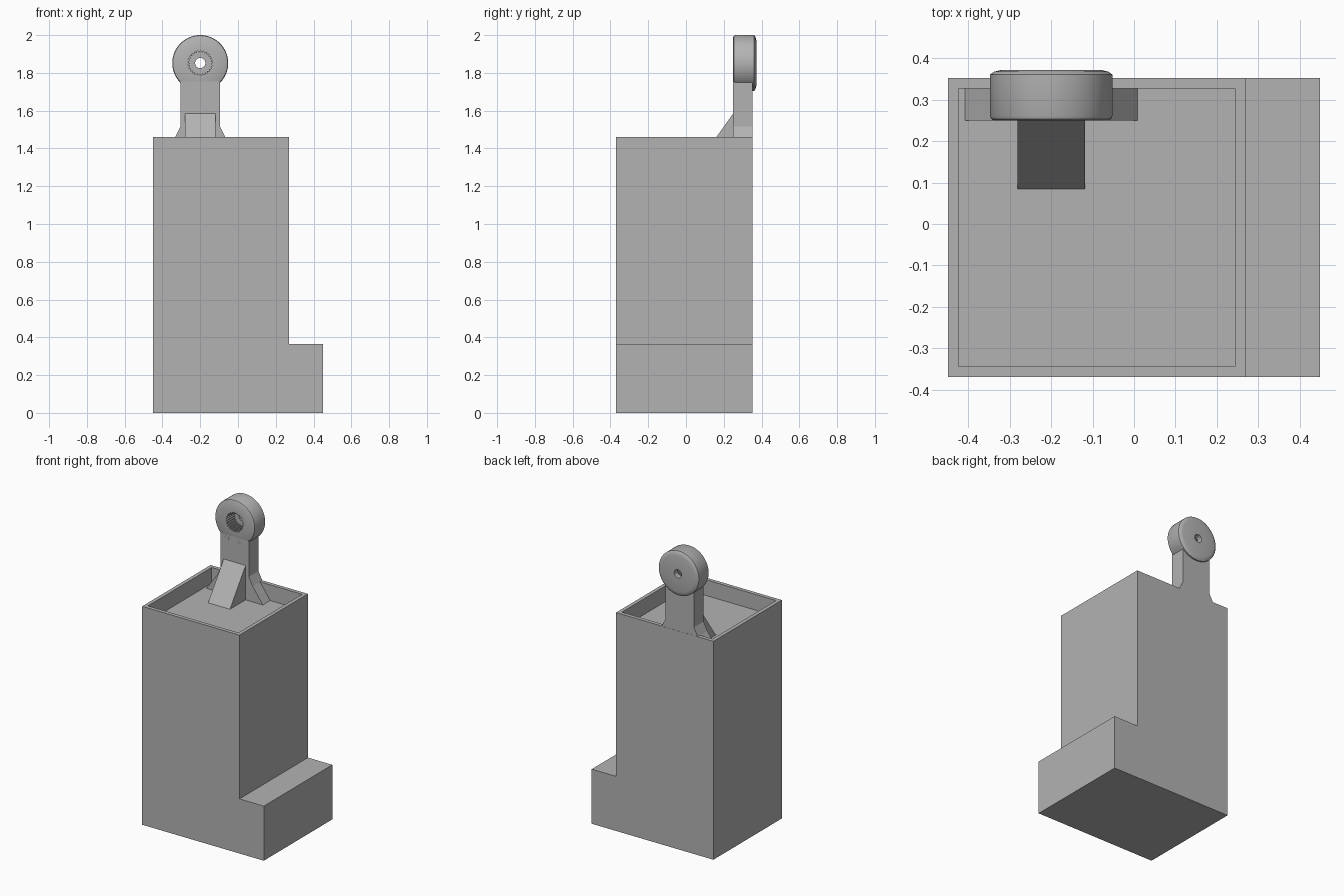
import bpy, bmesh, math

if "Cube" in bpy.data.objects:
    bpy.data.objects.remove(bpy.data.objects["Cube"], do_unlink=True)

grey = bpy.data.materials.new("plain grey")
grey.use_nodes = True
grey.diffuse_color = (0.45, 0.45, 0.45, 1)
grey.node_tree.nodes["Principled BSDF"].inputs["Base Color"].default_value = (0.45, 0.45, 0.45, 1)


def finish(name, bm):
    bmesh.ops.recalc_face_normals(bm, faces=bm.faces)
    mesh = bpy.data.meshes.new(name)
    bm.to_mesh(mesh)
    bm.free()
    mesh.materials.append(grey)
    obj = bpy.data.objects.new(name, mesh)
    bpy.context.collection.objects.link(obj)
    return obj


def prism(points, offset):
    """Extrude a closed outline of 3D points along an offset."""
    bm = bmesh.new()
    face = bm.faces.new([bm.verts.new(p) for p in points])
    out = bmesh.ops.extrude_face_region(bm, geom=[face])
    bmesh.ops.translate(bm, vec=offset, verts=[g for g in out["geom"] if isinstance(g, bmesh.types.BMVert)])
    bmesh.ops.recalc_face_normals(bm, faces=bm.faces)
    return bm


CX, FLOOR, RIM = -0.2, 1.355, 1.46
FRONT, BACK = -0.37, 0.353

# Body: stepped block with a shallow tray sunk into the top
outline = [(-0.45, 0), (0.45, 0), (0.45, 0.365), (0.27, 0.365), (0.27, RIM), (-0.45, RIM)]
bm = prism([(x, FRONT, z) for x, z in outline], (0, BACK - FRONT, 0))
top = max(bm.faces, key=lambda f: f.calc_center_median().z)
bmesh.ops.inset_region(bm, faces=[top], thickness=0.036)
out = bmesh.ops.extrude_face_region(bm, geom=[top])
bmesh.ops.translate(bm, vec=(0, 0, FLOOR - RIM),
                    verts=[g for g in out["geom"] if isinstance(g, bmesh.types.BMVert)])
if top.is_valid:
    bmesh.ops.delete(bm, geom=[top], context="FACES_ONLY")
finish("body", bm)

# Post with flared foot, mirrored about its centre line
half = [(0.209, FLOOR), (0.133, RIM), (0.105, 1.515), (0.105, 1.755)]
points = [(CX + x, z) for x, z in half] + [(CX - x, z) for x, z in reversed(half)]
finish("post", prism([(x, 0.25, z) for x, z in points], (0, 0.102, 0)))

# Wedge bracing the front of the post
tri = [(0.085, FLOOR), (0.255, FLOOR), (0.255, 1.585), (0.25, 1.585)]
finish("brace", prism([(CX - 0.081, y, z) for y, z in tri], (0.162, 0, 0)))

# Round head: lathed ring with a toothed socket in front and a through hole
TEETH, SEG = 25, 100
profile = [(0.027, 0.372), (0.122, 0.372), (0.138, 0.368), (0.148, 0.361), (0.148, 0.262),
           (0.145, 0.254), (0.138, 0.25), (0.065, 0.25), (0.065, 0.335), (0.027, 0.335)]
bm = bmesh.new()
rings = []
for r, y in profile:
    ring = []
    for i in range(SEG):
        a = math.tau * i / SEG
        rr = r - 0.008 if r == 0.065 and i % 4 > 1 else r
        ring.append(bm.verts.new((CX + rr * math.cos(a), y, 1.852 + rr * math.sin(a))))
    rings.append(ring)
for k, ring in enumerate(rings):
    nxt = rings[(k + 1) % len(rings)]
    for i in range(SEG):
        j = (i + 1) % SEG
        bm.faces.new((ring[i], ring[j], nxt[j], nxt[i]))
head = finish("head", bm)
bpy.ops.object.select_all(action="DESELECT")
head.select_set(True)
bpy.context.view_layer.objects.active = head
bpy.ops.object.shade_smooth_by_angle(angle=math.radians(30))
